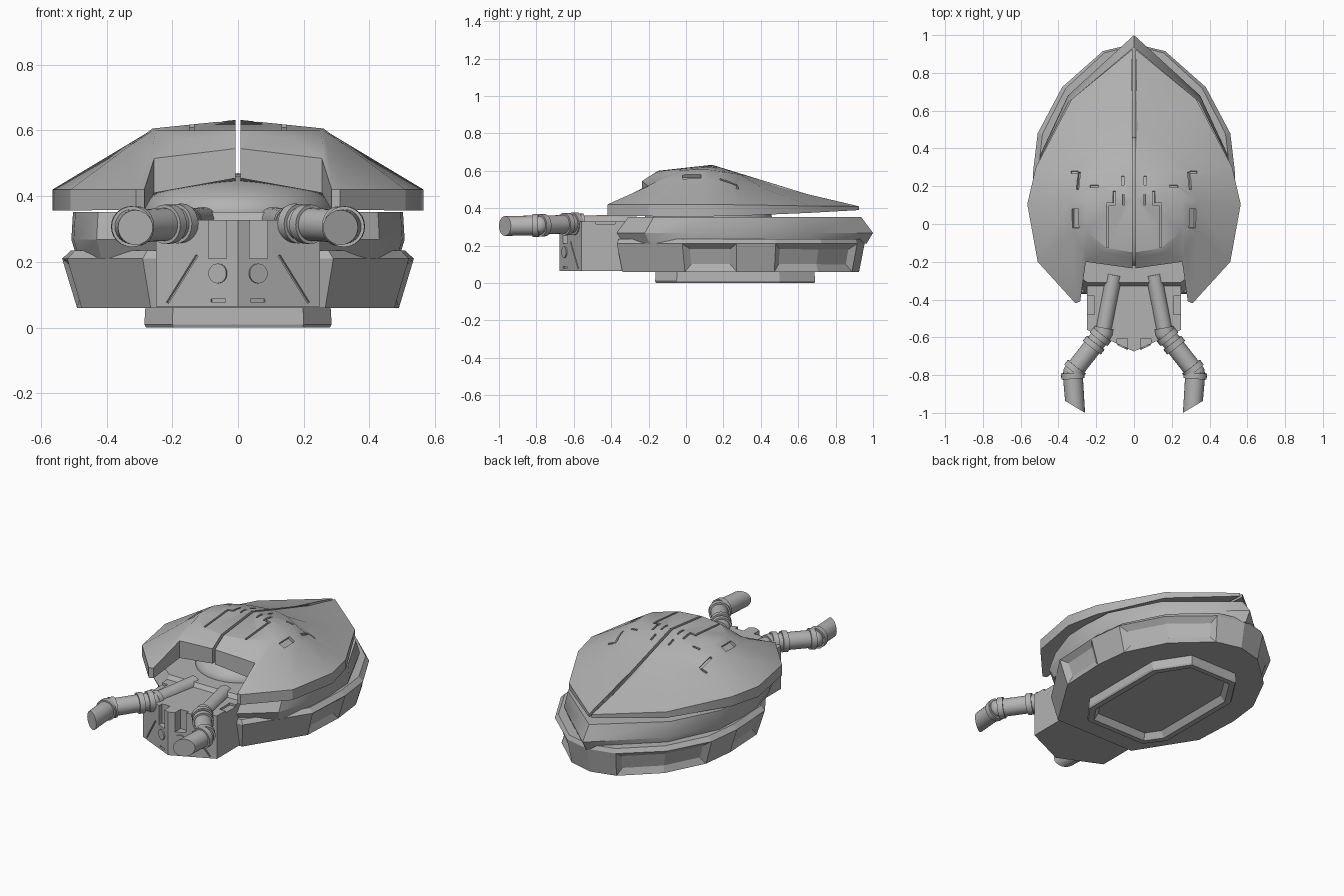
import bpy, bmesh, math
from mathutils import Vector, Matrix
from mathutils.bvhtree import BVHTree

if "Cube" in bpy.data.objects:
    bpy.data.objects.remove(bpy.data.objects["Cube"])

grey = bpy.data.materials.new("hull grey")
grey.diffuse_color = (0.45, 0.45, 0.45, 1)
grey.use_nodes = True
grey.node_tree.nodes["Principled BSDF"].inputs["Base Color"].default_value = grey.diffuse_color


def finish(bm, name):
    bmesh.ops.recalc_face_normals(bm, faces=bm.faces)
    me = bpy.data.meshes.new(name)
    bm.to_mesh(me)
    bm.free()
    ob = bpy.data.objects.new(name, me)
    bpy.context.collection.objects.link(ob)
    me.materials.append(grey)
    return ob


def smooth(ob, angle=28):
    bpy.ops.object.select_all(action='DESELECT')
    ob.select_set(True)
    bpy.context.view_layer.objects.active = ob
    bpy.ops.object.shade_smooth_by_angle(angle=math.radians(angle))


def add_box(bm, loc, size, rot=None):
    m = Matrix.Translation(loc) @ (rot or Matrix.Identity(4)) @ Matrix.Diagonal((*size, 1))
    bmesh.ops.create_cube(bm, size=1, matrix=m)


def carve(ob, cutter):
    mod = ob.modifiers.new("carve", 'BOOLEAN')
    mod.operation, mod.solver, mod.object = 'DIFFERENCE', 'EXACT', cutter
    mod.use_self = True
    cutter.hide_render = True
    bpy.ops.object.select_all(action='DESELECT')
    bpy.context.view_layer.objects.active = ob
    ob.select_set(True)
    bpy.ops.object.modifier_apply(modifier=mod.name)
    bpy.data.objects.remove(cutter)


def loft(half, levels, cy):
    """Stack a left-right symmetric outline at levels of (z, x scale, y scale)."""
    loop = half + [(-x, y) for x, y in reversed(half) if x > 0]
    bm = bmesh.new()
    rows = [[bm.verts.new((x * sx, cy + (y - cy) * sy, z)) for x, y in loop]
            for z, sx, sy in levels]
    n, sides = len(loop), []
    for a, b in zip(rows, rows[1:]):
        sides.append([bm.faces.new((a[i], a[(i + 1) % n], b[(i + 1) % n], b[i]))
                      for i in range(n)])
    bottom = bm.faces.new(rows[0])
    bm.faces.new(rows[-1])
    bmesh.ops.recalc_face_normals(bm, faces=bm.faces)
    return bm, sides, bottom


def rod(name, p, q, r, segs=24):
    p, q = Vector(p), Vector(q)
    bm = bmesh.new()
    m = Matrix.Translation((p + q) / 2) @ (q - p).to_track_quat('Z', 'Y').to_matrix().to_4x4()
    bmesh.ops.create_cone(bm, cap_ends=True, segments=segs, radius1=r, radius2=r,
                          depth=(q - p).length, matrix=m)
    ob = finish(bm, name)
    smooth(ob)
    return ob


# Lower hull with recessed side and rear windows
half = [(.29, -.37), (.52, -.02), (.535, .27), (.51, .48), (.38, .725), (.165, .915), (0, .955)]
bm, sides, _ = loft(half, [(.06, .915, .955), (.21, 1, 1), (.235, .95, .985)], .3)
n = len(sides[0])
for group in ([1], [3, 4], [n - 3], [n - 5, n - 6]):
    bmesh.ops.inset_region(bm, faces=[sides[0][i] for i in group], thickness=.036,
                           depth=-.022, use_even_offset=True)
finish(bm, "lower_hull")

# Middle hull with pointed stern
half = [(.25, -.37), (.43, -.22), (.5, .0), (.507, .15), (.495, .37), (.35, .68), (0, 1)]
bm, _, _ = loft(half, [(.21, .965, .95), (.268, 1, 1), (.352, .99, .91)], .3)
smooth(finish(bm, "middle_hull"))

# Base ring with hollow underside
half = [(.2, -.165), (.285, -.05), (.285, .5), (.16, .69)]
bm, _, bottom = loft(half, [(0, .98, .99), (.01, 1, 1), (.08, .985, .99)], .26)
bmesh.ops.inset_region(bm, faces=[bottom], thickness=.035, depth=0)
bmesh.ops.inset_region(bm, faces=[bottom], thickness=.025, depth=-.035)
finish(bm, "base_ring")

# Rounded collar beneath the shell
bm = bmesh.new()
bmesh.ops.create_uvsphere(bm, u_segments=32, v_segments=16, radius=1,
                          matrix=Matrix.Translation((0, .12, .35)) @ Matrix.Diagonal((.29, .34, .12, 1)))
smooth(finish(bm, "collar"), 60)

# Shell half: rim stations (x, y, bottom z, top z), from visor round to stern
rim = [(.008, -.235, .455, .545), (.255, -.2, .41, .515), (.285, -.41, .358, .42),
       (.31, -.42, .358, .42), (.51, -.2, .357, .42), (.565, .105, .356, .42),
       (.52, .3, .36, .418), (.33, .66, .375, .412), (.008, .925, .39, .41)]
crown = [(.008, -.15, .6), (.14, -.13, .6), (.25, -.04, .6), (.255, -.01, .603),
         (.26, .03, .606), (.255, .12, .606), (.22, .22, .592), (.13, .29, .58), (.008, .33, .572)]
bm = bmesh.new()
low = [bm.verts.new((x, y, b)) for x, y, b, t in rim]
top = [bm.verts.new((x, y, t)) for x, y, b, t in rim]
mid = []
for i, (r, c) in enumerate(zip(top, crown)):
    p = Vector(c).lerp(r.co, .3)
    p.z -= .015 if i > 5 else 0
    p.x += .01 if i == 8 else 0
    mid.append(bm.verts.new(p))
crest = [bm.verts.new(c) for c in crown]
apex = bm.verts.new((.008, .14, .632))
for a, b in ((low, top), (top, mid), (mid, crest)):
    for i in range(8):
        bm.faces.new((a[i], a[i + 1], b[i + 1], b[i]))
for i in range(8):
    bm.faces.new((crest[i], crest[i + 1], apex))
under = bm.faces.new(low)
wall = bm.faces.new((low[8], top[8], mid[8], crest[8], apex, crest[0], mid[0], top[0], low[0]))
bmesh.ops.triangulate(bm, faces=[under, wall])
bmesh.ops.recalc_face_normals(bm, faces=bm.faces)
tree = BVHTree.FromBMesh(bm)
shell = finish(bm, "shell")

# Panel grooves and pockets in the shell: x, y, width, length, depth
slots = [(.31, .03, .04, .1, .018), (.295, .23, .014, .1, .015), (.315, .275, .04, .012, .012),
         (.14, -.07, .012, .11, .012), (.14, .045, .012, .13, .012), (.122, .105, .045, .012, .012),
         (.105, .14, .012, .07, .012), (.06, .23, .012, .05, .012), (.21, .2, .045, .012, .012),
         (.055, .13, .01, .06, .012)]
bm = bmesh.new()
for x, y, w, l, d in slots:
    hit, nor, _, _ = tree.ray_cast(Vector((x, y, 2)), Vector((0, 0, -1)))
    rot = Vector((0, 0, 1)).rotation_difference(nor).to_matrix().to_4x4()
    add_box(bm, hit, (w, l, d * 2), rot)
carve(shell, finish(bm, "shell_cutter"))
smooth(shell)
shell.modifiers.new("mirror", 'MIRROR')

# Wedge-fronted nose block with slots and slanting grooves
half = [(0, -.675), (.25, -.56), (.25, -.2)]
bm, _, _ = loft(half, [(.065, 1, 1), (.328, 1, 1)], 0)
nose = finish(bm, "nose_block")
bm = bmesh.new()
for s in (-1, 1):
    add_box(bm, (s * .063, -.66, .29), (.055, .11, .16))
    facing = Matrix.Rotation(s * math.atan2(.115, .25), 4, 'Z')
    tilt = Matrix.Rotation(s * math.atan2(.105, .15), 4, 'Y')
    add_box(bm, (s * .17, -.597, .148), (.008, .024, .175), facing @ Matrix.Rotation(-s * .6, 4, 'Y'))
    add_box(bm, (s * .06, -.647, .083), (.05, .02, .01), facing)
    add_box(bm, (s * .235, -.43, .33), (.05, .1, .03))
carve(nose, finish(bm, "nose_cutter"))

# Lamps, deck discs and twin bent cannons
for s, side in ((-1, "left"), (1, "right")):
    nrm = Vector((s * .418, -.908, 0))
    c = Vector((s * .06, -.6474, .165))
    rod(side + "_lamp", c - nrm * .01, c + nrm * .007, .03)
    rod(side + "_deck_disc", (s * .06, -.25, .32), (s * .06, -.25, .335), .032)
    p0, p1, p2, p3 = [Vector((s * x, y, z)) for x, y, z in
                      ((.105, -.27, .325), (.165, -.58, .318), (.325, -.785, .308), (.312, -.97, .305))]
    rod(side + "_breech", p0, p1, .042)
    rod(side + "_arm", p1, p2, .05)
    muzzle = rod(side + "_muzzle", p2, p3, .053)
    for v in muzzle.data.vertices:
        if v.co.y < -.9:
            v.co.y = -.968 + (s * v.co.x - .312) * .6
    for j, p in (("elbow", p1), ("wrist", p2)):
        bm = bmesh.new()
        bmesh.ops.create_uvsphere(bm, u_segments=20, v_segments=12, radius=.05,
                                  matrix=Matrix.Translation(p))
        smooth(finish(bm, side + "_" + j))
    for k, (a, b, t, r) in enumerate(((p0, p1, .95, .052), (p1, p2, .08, .06),
                                      (p1, p2, .3, .06), (p1, p2, .92, .06), (p2, p3, .1, .062))):
        d = (b - a).normalized() * .016
        c = a.lerp(b, t)
        rod(f"{side}_collar_ring_{k}", c - d, c + d, r)
